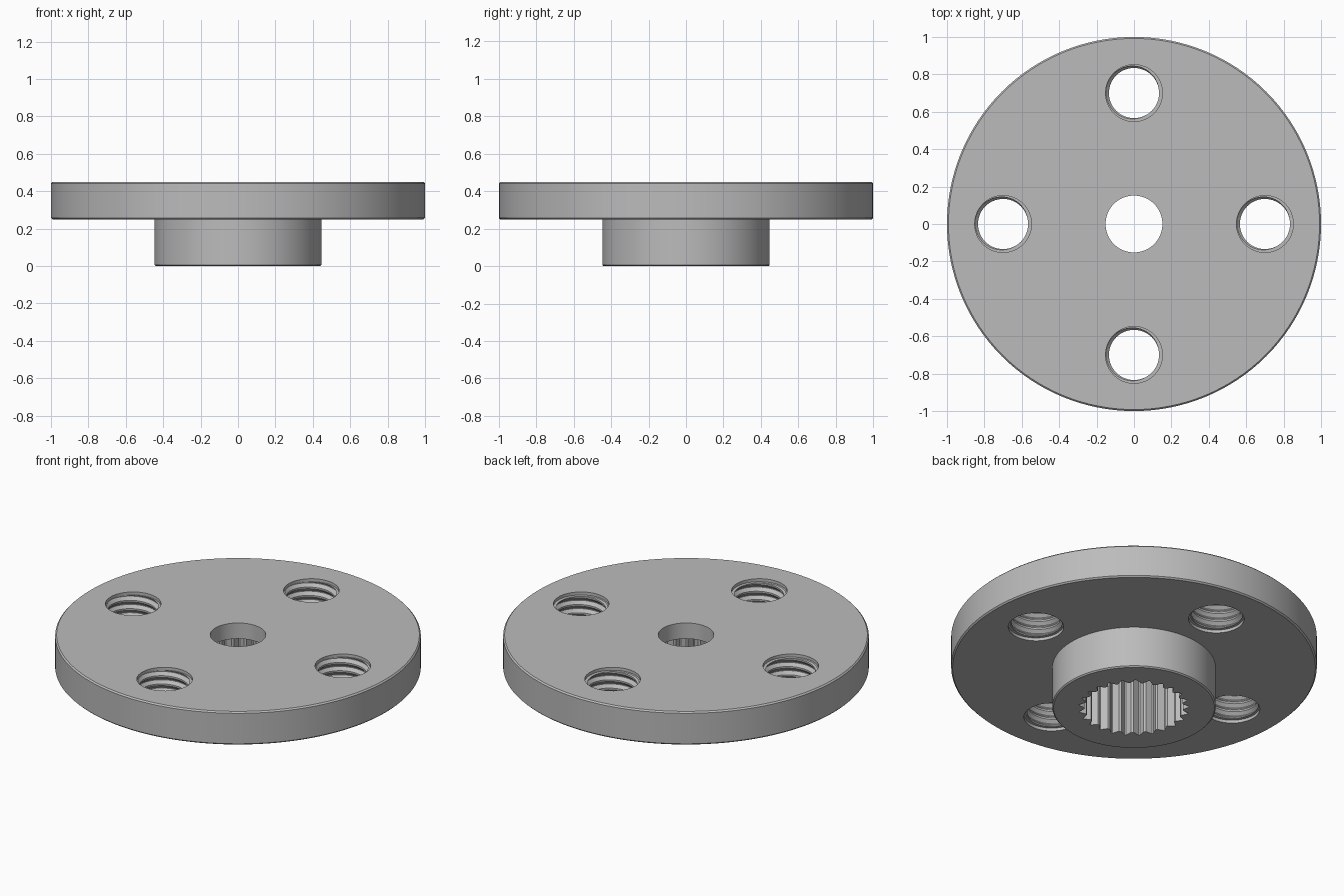
import bpy, bmesh, math

if "Cube" in bpy.data.objects:
    bpy.data.objects.remove(bpy.data.objects["Cube"])

TAU = math.tau
grey = bpy.data.materials.new("light_grey")
grey.diffuse_color = (0.5, 0.5, 0.5, 1)
grey.use_nodes = True
grey.node_tree.nodes["Principled BSDF"].inputs["Base Color"].default_value = grey.diffuse_color


def make_object(name, bm):
    bmesh.ops.recalc_face_normals(bm, faces=bm.faces)
    mesh = bpy.data.meshes.new(name)
    bm.to_mesh(mesh)
    bm.free()
    mesh.materials.append(grey)
    obj = bpy.data.objects.new(name, mesh)
    bpy.context.collection.objects.link(obj)
    return obj


def lathe(name, profile, seg):
    """Closed solid of revolution from (radius, z) points, capped at both ends."""
    bm = bmesh.new()
    rings = [[bm.verts.new((r * math.cos(TAU * i / seg), r * math.sin(TAU * i / seg), z))
              for i in range(seg)] for r, z in profile]
    for a, b in zip(rings, rings[1:]):
        for i in range(seg):
            k = (i + 1) % seg
            bm.faces.new((a[i], a[k], b[k], b[i]))
    bm.faces.new(rings[0])
    bm.faces.new(rings[-1])
    return make_object(name, bm)


def spline_cutter(teeth, r_out, r_in, z0, z1):
    """Toothed prism for the shaft socket."""
    bm = bmesh.new()
    shape = [(0.00, r_in), (0.20, r_in), (0.55, r_out), (0.65, r_out)]
    ring = [(r, TAU * (t + f) / teeth) for t in range(teeth) for f, r in shape]
    low, high = ([bm.verts.new((r * math.cos(a), r * math.sin(a), z)) for r, a in ring]
                 for z in (z0, z1))
    n = len(ring)
    for i in range(n):
        k = (i + 1) % n
        bm.faces.new((low[i], low[k], high[k], high[i]))
    bm.faces.new(low)
    bm.faces.new(high)
    return make_object("socket_cutter", bm)


def thread_cutter(x, y, r_in, r_out, pitch, z0, turns, seg=48):
    """Helical screw body; each turn joins on to the next one."""
    bm = bmesh.new()
    shape = [(0.0, r_in), (0.2, r_in), (0.55, r_out), (0.65, r_out)]
    rows = len(shape)
    verts = []
    for t in range(turns + 1):
        for f, r in shape:
            verts.append([bm.verts.new((x + r * math.cos(TAU * i / seg),
                                        y + r * math.sin(TAU * i / seg),
                                        z0 + pitch * (t + f + i / seg)))
                          for i in range(seg)])

    def v(j, i):
        return verts[j][i] if i < seg else verts[j + rows][0]

    last = len(verts) - 1 - rows
    for j in range(last):
        for i in range(seg):
            bm.faces.new((v(j, i), v(j, i + 1), v(j + 1, i + 1), v(j + 1, i)))
    # End caps fan out from the axis
    for j, dz in ((0, -pitch), (last, 2 * pitch)):
        rim = [v(j, i) for i in range(seg)] + [v(k, 0) for k in range(j + rows, j, -1)]
        tip = bm.verts.new((x, y, verts[j][0].co.z + dz))
        for a, b in zip(rim, rim[1:] + rim[:1]):
            bm.faces.new((a, b, tip))
    return make_object("thread_cutter", bm)


# Flange disc with its hub underneath
horn = lathe("flange_and_hub", [(0.44, 0), (0.447, 0.007), (0.447, 0.25), (0.992, 0.25),
                                (1, 0.258), (1, 0.442), (0.992, 0.45)], 128)

# Centre screw hole and toothed shaft socket
cutters = [lathe("centre_hole_cutter", [(0.152, 0.2), (0.152, 0.6)], 64),
           spline_cutter(25, 0.302, 0.27, -0.1, 0.355)]

# Four threaded holes with a plain lead-in at each face
for n in range(4):
    x, y = 0.7 * math.cos(n * TAU / 4), 0.7 * math.sin(n * TAU / 4)
    cutters.append(thread_cutter(x, y, 0.134, 0.151, 0.05, 0.13, 9))
    for z0, z1 in ((0.15, 0.268), (0.432, 0.6)):
        lead = lathe("lead_in_cutter", [(0.152, z0), (0.152, z1)], 48)
        lead.location = (x, y, 0)
        cutters.append(lead)

for cutter in cutters:
    mod = horn.modifiers.new("cut", 'BOOLEAN')
    mod.operation = 'DIFFERENCE'
    mod.solver = 'EXACT'
    mod.object = cutter
bpy.context.view_layer.objects.active = horn
horn.select_set(True)
for mod in list(horn.modifiers):
    bpy.ops.object.modifier_apply(modifier=mod.name)
for cutter in cutters:
    bpy.data.objects.remove(cutter)

bpy.ops.object.shade_smooth_by_angle(angle=math.radians(25))
